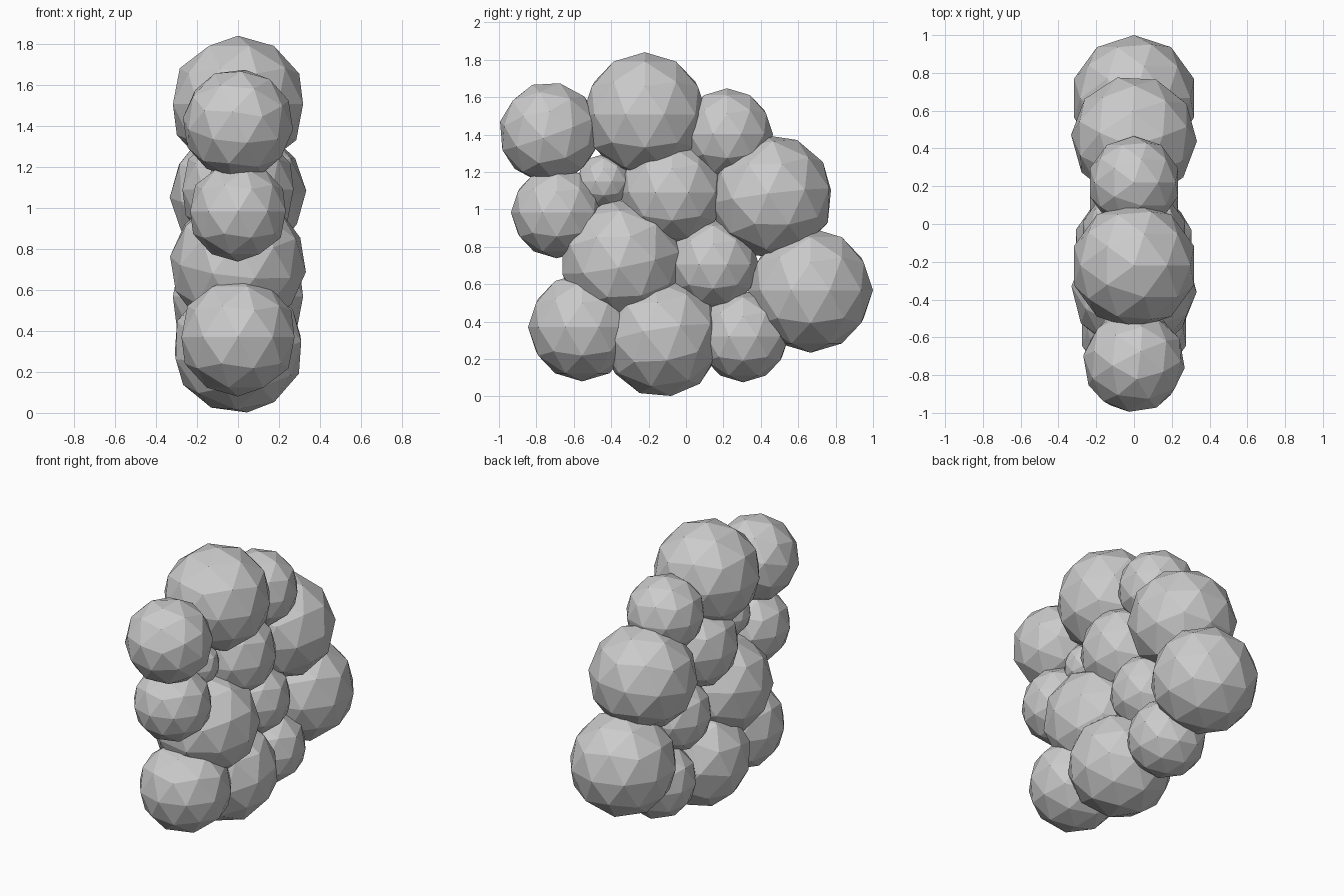
import bpy
from math import radians

if "Cube" in bpy.data.objects:
    bpy.data.objects.remove(bpy.data.objects["Cube"])


def puff(name, y, z, r, rot=(0, 0, 0)):
    """One faceted ball of the cluster, centred on x = 0."""
    bpy.ops.mesh.primitive_ico_sphere_add(
        subdivisions=2, radius=r, location=(0, y, z),
        rotation=[radians(a) for a in rot])
    ob = bpy.context.object
    ob.name = name
    bpy.ops.object.shade_flat()
    return ob


# Upper row
puff("puff_top", -0.22, 1.506, 0.334)
puff("puff_top_front", -0.73, 1.41, 0.272, (20, 0, 10))
puff("puff_top_back", 0.22, 1.402, 0.245)

# Middle rows
puff("puff_upper_back", 0.455, 1.067, 0.334, (6, -5, 15))
puff("puff_upper_middle", -0.075, 1.09, 0.285)
puff("puff_small", -0.44, 1.15, 0.145)
puff("puff_middle_front", -0.691, 0.983, 0.245)
puff("puff_centre_front", -0.345, 0.725, 0.334, (12, 3, 15))
puff("puff_centre_back", 0.145, 0.705, 0.245)
puff("puff_lower_back", 0.666, 0.567, 0.334)

# Bottom row
puff("puff_bottom_front", -0.555, 0.37, 0.29)
puff("puff_bottom_middle", -0.13, 0.32, 0.325, (9, -8, 0))
puff("puff_bottom_back", 0.305, 0.32, 0.245)
